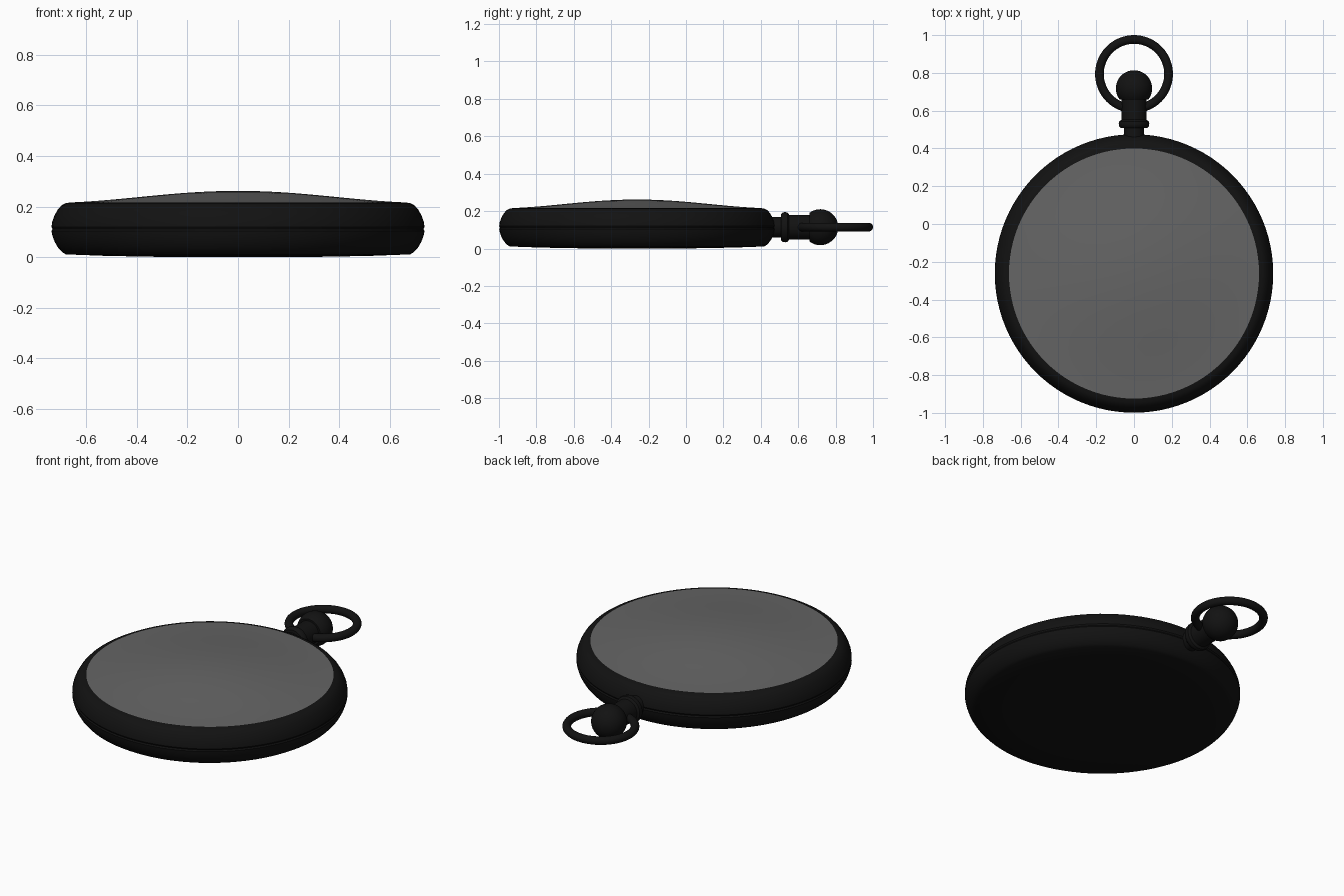
import bpy, bmesh, math
from mathutils import Matrix, Vector

if "Cube" in bpy.data.objects:
    bpy.data.objects.remove(bpy.data.objects["Cube"])

CASE_Y, MID_Z = -0.262, 0.114


def material(name, shade):
    m = bpy.data.materials.new(name)
    m.diffuse_color = (shade, shade, shade, 1)
    m.use_nodes = True
    m.node_tree.nodes["Principled BSDF"].inputs["Base Color"].default_value = m.diffuse_color
    return m


black = material("black_metal", 0.006)
grey = material("grey_glass", 0.13)


def finish(obj, mat, angle=35):
    obj.data.materials.append(mat)
    bpy.ops.object.select_all(action='DESELECT')
    obj.select_set(True)
    bpy.context.view_layer.objects.active = obj
    bpy.ops.object.shade_smooth_by_angle(angle=math.radians(angle))


def lathe(name, profile, mat, matrix, steps=96):
    """Spin (radius, height) points about local z."""
    bm = bmesh.new()
    verts = [bm.verts.new((r, 0, h)) for r, h in profile]
    edges = [bm.edges.new(pair) for pair in zip(verts, verts[1:])]
    bmesh.ops.spin(bm, geom=verts + edges, cent=(0, 0, 0), axis=(0, 0, 1),
                   angle=2 * math.pi, steps=steps, use_duplicate=False)
    bmesh.ops.remove_doubles(bm, verts=bm.verts, dist=1e-4)
    bmesh.ops.recalc_face_normals(bm, faces=bm.faces)
    bm.transform(matrix)
    mesh = bpy.data.meshes.new(name)
    bm.to_mesh(mesh)
    bm.free()
    obj = bpy.data.objects.new(name, mesh)
    bpy.context.collection.objects.link(obj)
    finish(obj, mat)


upright = Matrix.Translation((0, CASE_Y, 0))
along_y = Matrix.Translation((0, 0, MID_Z)) @ Matrix.Rotation(-math.pi / 2, 4, 'X')

# Case: gently domed back, rounded band with a fine seam, bezel, recessed dial
lathe("case", [(0, 0), (0.30, 0.001), (0.52, 0.005), (0.68, 0.011), (0.695, 0.020),
               (0.712, 0.039), (0.725, 0.062), (0.734, 0.088), (0.737, 0.104),
               (0.733, 0.112), (0.737, 0.120), (0.734, 0.140), (0.725, 0.165),
               (0.712, 0.188), (0.698, 0.204), (0.682, 0.213), (0.662, 0.216),
               (0.655, 0.205), (0.655, 0.190), (0, 0.190)], black, upright)

# Crystal: shallow dome over the dial
R = 0.662
glass = [(R * i / 12, 0.262 - 0.046 * (0.5 - 0.5 * math.cos(math.pi * (i / 12) * 0.85))
          / (0.5 - 0.5 * math.cos(math.pi * 0.85))) for i in range(13)]
lathe("crystal", glass, grey, upright)

# Pendant neck with a rounded collar
lathe("neck", [(0.054, 0.43), (0.054, 0.507), (0.070, 0.508), (0.078, 0.517),
               (0.081, 0.530), (0.078, 0.543), (0.066, 0.552), (0.066, 0.665)],
      black, along_y, 48)

# Winding crown: ball cut flat toward the neck
C, B = 0.718, 0.096
start = math.acos(-0.058 / B)
ball = [(0, C - 0.058)] + [(B * math.sin(start * (1 - i / 20)), C + B * math.cos(start * (1 - i / 20)))
                           for i in range(21)]
lathe("crown", ball, black, along_y, 48)

# Bow: ring through the neck
bpy.ops.mesh.primitive_torus_add(location=(0, 0.794, MID_Z), major_radius=0.183,
                                 minor_radius=0.023, major_segments=72, minor_segments=20)
bow = bpy.context.object
bow.name = "bow_ring"
finish(bow, black)
